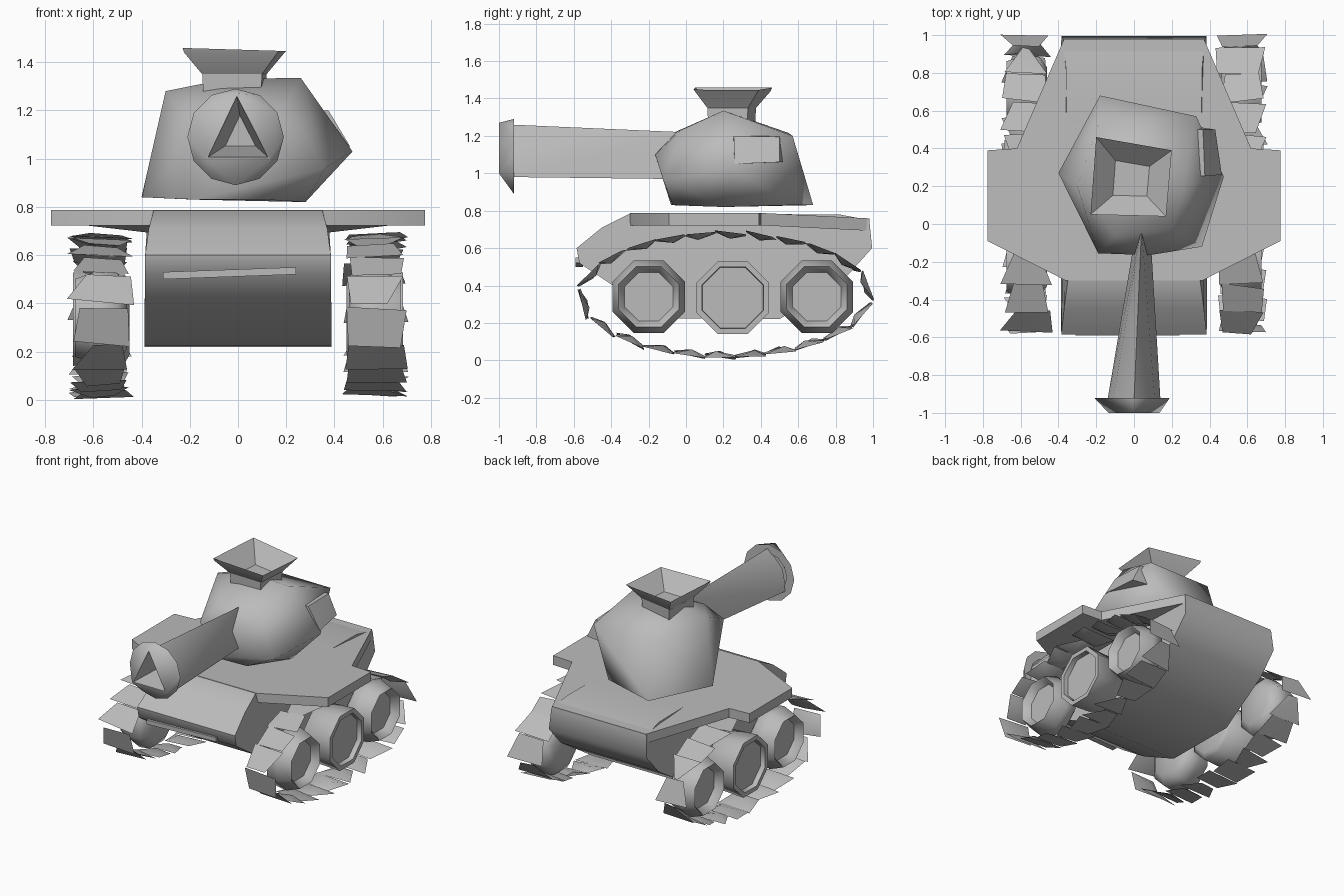
import bpy, bmesh, math, random
from mathutils import Vector

if "Cube" in bpy.data.objects:
    bpy.data.objects.remove(bpy.data.objects["Cube"])

random.seed(4)
grey = bpy.data.materials.new("plain grey")
grey.diffuse_color = (0.5, 0.5, 0.5, 1)
grey.use_nodes = True
grey.node_tree.nodes["Principled BSDF"].inputs["Base Color"].default_value = grey.diffuse_color


def finish(name, bm, angle=40):
    bmesh.ops.recalc_face_normals(bm, faces=bm.faces)
    me = bpy.data.meshes.new(name)
    bm.to_mesh(me)
    bm.free()
    ob = bpy.data.objects.new(name, me)
    bpy.context.collection.objects.link(ob)
    me.materials.append(grey)
    bpy.ops.object.select_all(action='DESELECT')
    ob.select_set(True)
    bpy.context.view_layer.objects.active = ob
    bpy.ops.object.shade_smooth_by_angle(angle=math.radians(angle))
    return ob


def hull_into(bm, pts):
    vs = [bm.verts.new(p) for p in pts]
    r = bmesh.ops.convex_hull(bm, input=vs)
    inner = [v for v in r["geom_interior"] if isinstance(v, bmesh.types.BMVert)]
    bmesh.ops.delete(bm, geom=inner, context='VERTS')


def hull(name, pts, angle=40):
    bm = bmesh.new()
    hull_into(bm, pts)
    return finish(name, bm, angle)


def loft(name, rings, angle=40):
    """Skin a list of equal-length point rings and cap both ends."""
    bm = bmesh.new()
    vs = [[bm.verts.new(p) for p in r] for r in rings]
    n = len(vs[0])
    for a, b in zip(vs, vs[1:]):
        for i in range(n):
            bm.faces.new((a[i], a[(i + 1) % n], b[(i + 1) % n], b[i]))
    bm.faces.new(vs[0])
    bm.faces.new(vs[-1])
    return finish(name, bm, angle)


# body: side profile (y, z, half width)
profile = [(-0.30, 0.785, .35), (-0.45, 0.71, .37), (-0.585, 0.6, .385), (-0.57, 0.52, .385),
           (-0.36, 0.38, .387), (-0.05, 0.225, .388), (0.5, 0.22, .388), (0.86, 0.45, .385),
           (0.995, 0.6, .385), (0.98, 0.75, .375), (0.82, 0.78, .36)]
loft("body", [[(s * w, y, z) for y, z, w in profile] for s in (-1, 1)], 55)

# narrow slot bar across the nose
hull("nose_bar", [(x, y, z) for x, z0, z1 in ((-.31, .5, .53), (.24, .52, .55))
                  for z in (z0, z1) for y in (-.55, -.59)], 20)

# deck with side shelves, dropping slightly to the rear
half = [(0.37, 0.98), (0.62, 0.4), (0.775, 0.39), (0.775, -0.09), (0.36, -0.3)]
outline = half + [(-x, y) for x, y in reversed(half)]
loft("deck", [[(x, y, z - 0.05 * max(0, y - .4)) for x, y in outline] for z in (0.722, 0.788)], 30)

# lopsided faceted turret
hull("turret", [(-.4, .27, .84), (-.18, .68, .83), (.22, .56, .83), (.28, .2, .82),
                (-.17, -.08, .83), (.12, -.07, .83), (.36, -.12, .96), (.475, .25, 1.03),
                (.33, .57, 1.2), (-.19, -.155, 1.1), (.08, -.165, 1.1), (-.3, .2, 1.28),
                (-.1, -.06, 1.22), (.2, -.03, 1.23), (.26, .2, 1.335), (-.18, .55, 1.215),
                (-.05, .22, 1.33)], 60)

# side box on the turret, leaning with its wall
hull("turret_side_box", [(.3, .255, 1.2), (.3, .255, 1.05), (.3, .5, 1.2), (.3, .52, 1.06),
                         (.375, .255, 1.2), (.465, .26, 1.05), (.365, .5, 1.195),
                         (.43, .5, 1.06)], 20)

# flared hatch with hollow top
base = [(-.2, .46), (.2, .39), (.17, .04), (-.23, .05)]
c = Vector((-.015, .235))


def hatch_ring(k, z, tilt=0):
    out = []
    for p in base:
        q = c + (Vector(p) - c) * k
        out.append((q.x, q.y, z - tilt * (q.x + .2)))
    return out


loft("hatch", [hatch_ring(.6, 1.27), hatch_ring(.62, 1.35), hatch_ring(.97, 1.44),
               hatch_ring(1, 1.458, .03), hatch_ring(.45, 1.34)], 25)

# barrel: triangular at the muzzle, tapering to a tall edge at the turret
bm = bmesh.new()
hull_into(bm, [(-.14, -.93, .99), (.14, -.93, .98), (-.11, -.93, 1.14), (.11, -.93, 1.14),
               (0, -.93, 1.26), (.04, -.02, 1.22), (.0, -.1, .97), (.09, -.1, .97)])
bmesh.ops.delete(bm, geom=[f for f in bm.faces if f.calc_center_median().y < -.92],
                 context='FACES_ONLY')
finish("barrel", bm, 50)

# muzzle: round collar closing to a deep triangular bore
bm = bmesh.new()
ring = [(-.01 + .2 * math.cos(a), -.92, 1.09 + .2 * math.sin(a))
        for a in (i * math.tau / 12 for i in range(12))]
hull_into(bm, ring + [(-.135, -1, 1.0), (.135, -1, 1.0), (-.005, -1, 1.27)])
bm.normal_update()
back = [f for f in bm.faces if f.calc_center_median().y > -.925]
bmesh.ops.inset_region(bm, faces=back, thickness=0.06, depth=0)
bmesh.ops.delete(bm, geom=back, context='FACES')
front = [f for f in bm.faces if f.calc_center_median().y < -.99]
bmesh.ops.inset_region(bm, faces=front, thickness=0.012, depth=0)
r = bmesh.ops.extrude_face_region(bm, geom=front)
for v in r["geom"]:
    if isinstance(v, bmesh.types.BMVert):
        v.co = (v.co.x * .5 + .01, v.co.y + .3, 1.1 + (v.co.z - 1.1) * .5)
bmesh.ops.delete(bm, geom=[f for f in front if f.is_valid], context='FACES_ONLY')
finish("muzzle", bm, 45)

# wheels: (radius, x) rings; dished end wheels, flat-faced middle wheel
dished = [(.14, .46), (.2, .5), (.21, .58), (.175, .675), (.165, .665), (.14, .62)]
flat = [(.16, .45), (.2, .47), (.21, .685), (.178, .685), (.175, .65)]
for s, side in ((1, "right"), (-1, "left")):
    for y, z, prof in ((-.2, .34, dished), (.25, .335, flat), (.7, .34, dished)):
        loft(f"wheel_{side}", [[(s * x, y + rad * math.cos(a), z + rad * math.sin(a))
                                for a in ((i + .5) * math.tau / 8 for i in range(8))]
                               for rad, x in prof], 60)

# tracks: ragged wedge-shaped links spaced evenly around an oval
A, B, CY, CZ, LINKS = .765, .325, .21, .35, 22
oval = [Vector((CY + A * math.cos(i * math.tau / 720), CZ + B * math.sin(i * math.tau / 720)))
        for i in range(721)]
dist = [0]
for p, q in zip(oval, oval[1:]):
    dist.append(dist[-1] + (q - p).length)
for s, side in ((1, "right"), (-1, "left")):
    bm = bmesh.new()
    for k in range(LINKS):
        i = next(j for j, d in enumerate(dist) if d >= (k + .3) / LINKS * dist[-1])
        p = oval[i]
        t = (oval[(i + 1) % 720] - oval[i - 1 if i else 719]).normalized()
        nrm = Vector((t.y, -t.x))
        x0, x1 = .435 + random.uniform(-.005, .03), .71 - random.uniform(0, .03)
        flip = random.choice((-1, 1))
        cut = random.uniform(.01, .1)
        tilt = random.uniform(-.05, .15)
        local = [(x0, -.085, 0), (x1, -.085 + random.uniform(0, .03), .01),
                 (x1 - cut, .085, .01), (x0 + cut * random.random(), .08, 0),
                 (.57 + random.uniform(-.06, .06), random.uniform(-.03, .03), -.025)]
        pts = []
        for x, u, v in local:
            q = p + t * u * flip + nrm * (v + tilt * u * flip)
            pts.append((s * x, q.x, max(q.y, .003)))
        hull_into(bm, pts)
    finish(f"track_{side}", bm, 50)
